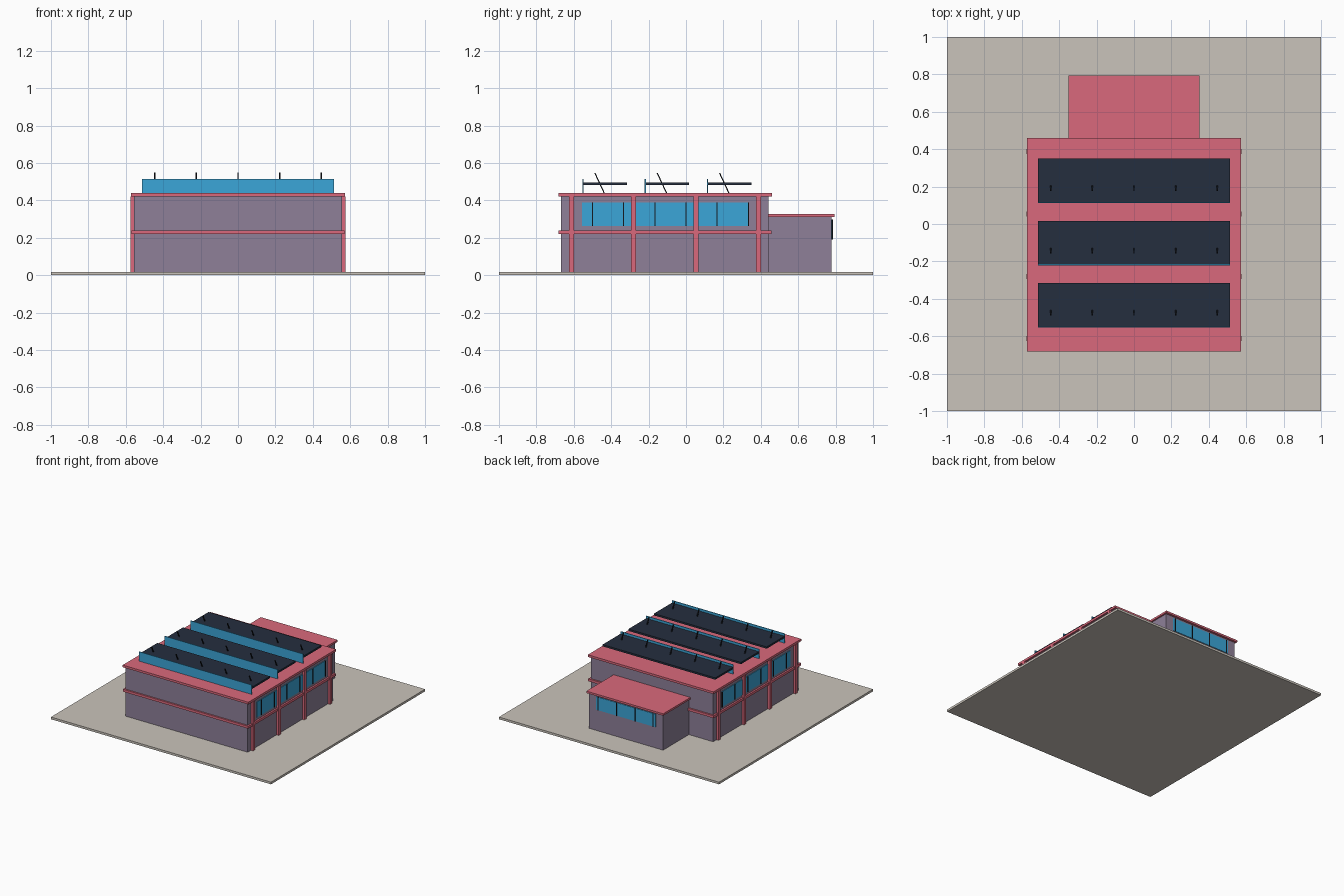
import bpy, bmesh, math
from mathutils import Vector, Matrix

if "Cube" in bpy.data.objects:
    bpy.data.objects.remove(bpy.data.objects["Cube"])


def material(name, hex_colour):
    rgb = [int(hex_colour[i:i + 2], 16) / 255 for i in (0, 2, 4)]
    lin = [c / 12.92 if c <= 0.04045 else ((c + 0.055) / 1.055) ** 2.4 for c in rgb]
    m = bpy.data.materials.new(name)
    m.diffuse_color = (*lin, 1)
    m.use_nodes = True
    m.node_tree.nodes["Principled BSDF"].inputs["Base Color"].default_value = m.diffuse_color
    return m


PAVING = material("paving", "CAC4BB")
WALL = material("wall", "8E8098")
TRIM = material("trim", "DA697C")
GLASS = material("glass", "3BA6D8")
DARK = material("dark", "252E3E")
BLACK = material("black", "14181E")


def box(name, x, y, z, mat):
    """Box from (min, max) ranges on each axis."""
    bm = bmesh.new()
    bmesh.ops.create_cube(bm, size=1)
    lo, hi = Vector((x[0], y[0], z[0])), Vector((x[1], y[1], z[1]))
    bmesh.ops.transform(bm, verts=bm.verts,
                        matrix=Matrix.Translation((lo + hi) / 2) @ Matrix.Diagonal((*(hi - lo), 1)))
    me = bpy.data.meshes.new(name)
    bm.to_mesh(me)
    bm.free()
    me.materials.append(mat)
    ob = bpy.data.objects.new(name, me)
    bpy.context.collection.objects.link(ob)
    return ob


def side_box(name, x, y, z, mat):
    """The same box on the right and left sides."""
    box(name + "_right", x, y, z, mat)
    box(name + "_left", (-x[1], -x[0]), y, z, mat)


# site slab
box("base_slab", (-1, 1), (-1, 1), (0, 0.018), PAVING)

# main hall with floor band and roof
box("main_walls", (-0.556, 0.556), (-0.668, 0.442), (0.018, 0.42), WALL)
box("floor_band", (-0.57, 0.57), (-0.681, 0.456), (0.22, 0.24), TRIM)
box("main_roof", (-0.571, 0.571), (-0.681, 0.459), (0.42, 0.438), TRIM)

# side pilasters
for i in range(4):
    y = -0.613 + i / 3
    side_box(f"pilaster_{i}", (0.55, 0.575), (y - 0.0135, y + 0.0135), (0.018, 0.421), TRIM)

# side ribbon windows with mullions
side_box("side_window", (0.55, 0.561), (-0.556, 0.334), (0.262, 0.388), GLASS)
for i in range(6):
    y = -0.5 + i / 6
    side_box(f"side_mullion_{i}", (0.55, 0.566), (y - 0.003, y + 0.003), (0.262, 0.388), BLACK)

# rear annex with window
box("annex_walls", (-0.336, 0.336), (0.44, 0.777), (0.018, 0.313), WALL)
box("annex_roof", (-0.349, 0.349), (0.44, 0.795), (0.311, 0.327), TRIM)
box("annex_window", (-0.27, 0.27), (0.77, 0.781), (0.19, 0.297), GLASS)
for i in range(4):
    x = -0.25 + i / 6
    box(f"annex_mullion_{i}", (x - 0.003, x + 0.003), (0.77, 0.786), (0.19, 0.297), BLACK)

# three roof lights: flat panel, upright glazing and leaning struts
for i in range(3):
    y = -0.55 + i / 3
    box(f"skylight_panel_{i}", (-0.512, 0.512), (y, y + 0.234), (0.481, 0.496), DARK)
    box(f"skylight_glazing_{i}", (-0.512, 0.512), (y - 0.004, y + 0.002), (0.437, 0.515), GLASS)
    for j in range(5):
        strut = box(f"skylight_strut_{i}_{j}", (-0.004, 0.004), (-0.003, 0.003), (-0.06, 0.06), BLACK)
        strut.location = (-0.444 + 0.222 * j, y + 0.088, 0.492)
        strut.rotation_euler.x = math.radians(25)
